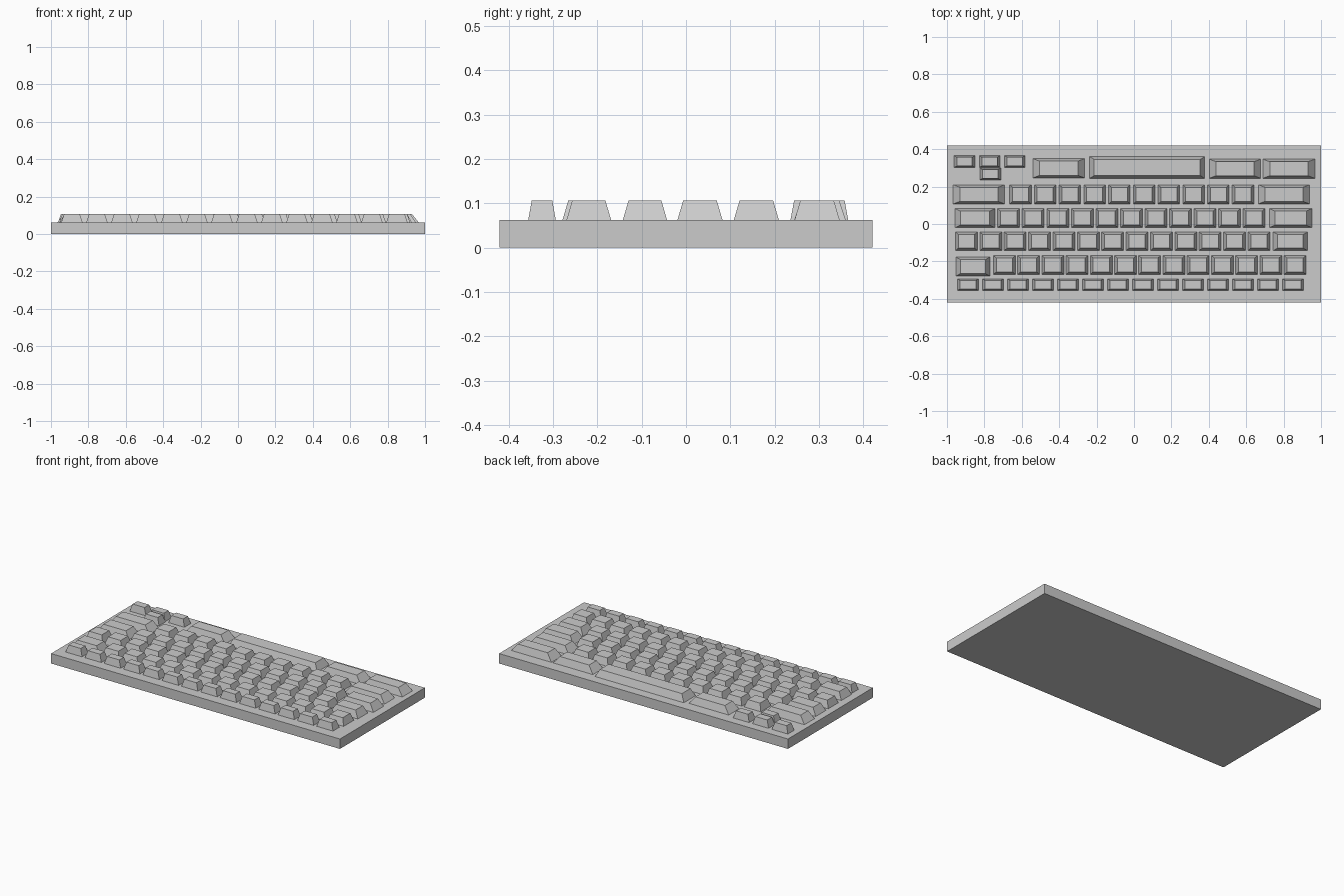
import bpy, bmesh

if "Cube" in bpy.data.objects:
    bpy.data.objects.remove(bpy.data.objects["Cube"])

BASE_TOP, KEY_TOP = 0.062, 0.107
TAPER = 0.135   # inset of a key top as a share of its size


def frustum(name, x0, x1, y0, y1, z0, z1, inset_x=0.0, inset_y=0.0):
    bm = bmesh.new()
    bmesh.ops.create_cube(bm, size=1)
    for v in bm.verts:
        top = v.co.z > 0
        ix, iy = (inset_x, inset_y) if top else (0, 0)
        v.co = (x1 - ix if v.co.x > 0 else x0 + ix,
                y1 - iy if v.co.y > 0 else y0 + iy,
                z1 if top else z0)
    mesh = bpy.data.meshes.new(name)
    bm.to_mesh(mesh)
    bm.free()
    obj = bpy.data.objects.new(name, mesh)
    bpy.context.collection.objects.link(obj)
    return obj


def key(name, x0, x1, y0, y1, inset_x=None):
    ix = (x1 - x0) * TAPER if inset_x is None else inset_x
    frustum(name, x0, x1, y0, y1, BASE_TOP - 0.002, KEY_TOP, ix, (y1 - y0) * TAPER)


def key_row(name, first, last, count, width, y0, y1):
    for i in range(count):
        c = first + (last - first) * i / (count - 1)
        key(f"{name}_{i + 1}", c - width / 2, c + width / 2, y0, y1)


# Case
frustum("case", -1, 1, -0.42, 0.42, 0, BASE_TOP)

# Rows of regular keys
key_row("function_key", -0.888, 0.850, 14, 0.115, -0.356, -0.293)
key_row("number_key", -0.693, 0.861, 13, 0.119, -0.270, -0.168)
key_row("upper_letter_key", -0.896, 0.668, 13, 0.119, -0.143, -0.042)
key_row("home_letter_key", -0.670, 0.642, 11, 0.119, -0.020, 0.083)
key_row("lower_letter_key", -0.607, 0.583, 10, 0.117, 0.107, 0.210)
key_row("arrow_key", -0.906, -0.638, 3, 0.112, 0.302, 0.366)
key("arrow_key_lower", -0.825, -0.711, 0.235, 0.300)

# Wide keys
key("backspace_key", -0.953, -0.769, -0.279, -0.176)
key("tab_key", 0.743, 0.930, -0.143, -0.042)
key("enter_key", -0.957, -0.743, -0.020, 0.083)
key("caps_key", 0.722, 0.952, -0.020, 0.083)
key("shift_key_a", -0.968, -0.690, 0.107, 0.210)
key("shift_key_b", 0.663, 0.940, 0.107, 0.210)
key("modifier_key_a", -0.542, -0.263, 0.246, 0.350)
key("modifier_key_b", 0.401, 0.679, 0.244, 0.347)
key("modifier_key_c", 0.688, 0.968, 0.244, 0.347)
key("space_bar", -0.238, 0.379, 0.243, 0.361, 0.025)
